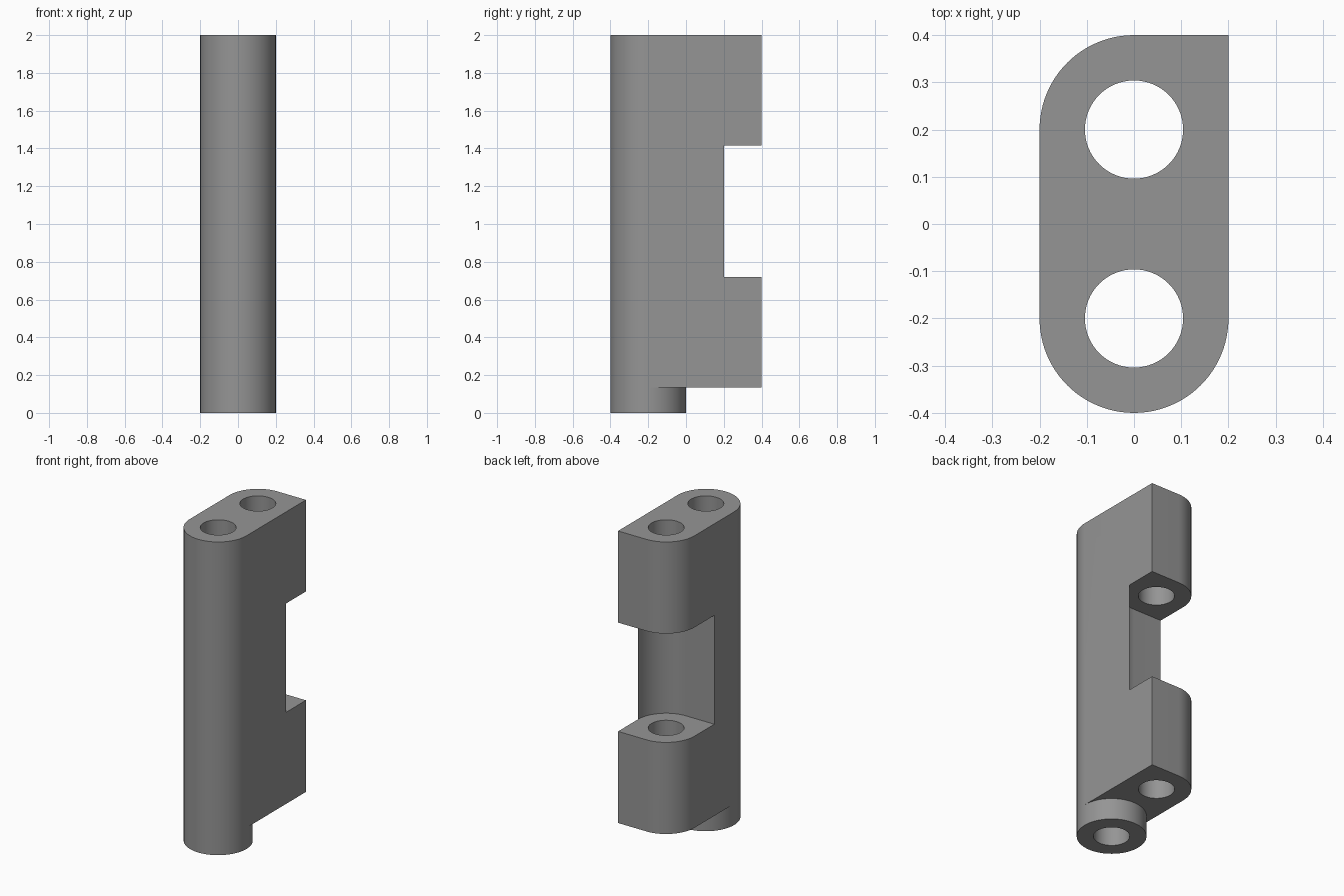
import bpy, bmesh, math

if "Cube" in bpy.data.objects:
    bpy.data.objects.remove(bpy.data.objects["Cube"])

R, HOLE = 0.2, 0.104      # outer radius and bore radius
FRONT, BACK = -0.2, 0.2   # y of the two bore axes


def arc(cy, r, a0, a1, n):
    """Points on an arc centred on (0, cy), angles in degrees."""
    return [(r * math.cos(math.radians(a0 + (a1 - a0) * i / n)),
             cy + r * math.sin(math.radians(a0 + (a1 - a0) * i / n)))
            for i in range(n + 1)]


def prism(name, pts, z0, z1):
    """Closed upright prism from a flat outline."""
    bm = bmesh.new()
    face = bm.faces.new([bm.verts.new((x, y, z0)) for x, y in pts])
    top = bmesh.ops.extrude_face_region(bm, geom=[face])["geom"]
    bmesh.ops.translate(bm, vec=(0, 0, z1 - z0),
                        verts=[v for v in top if isinstance(v, bmesh.types.BMVert)])
    bmesh.ops.recalc_face_normals(bm, faces=bm.faces)
    mesh = bpy.data.meshes.new(name)
    bm.to_mesh(mesh)
    bm.free()
    obj = bpy.data.objects.new(name, mesh)
    bpy.context.collection.objects.link(obj)
    return obj


# Body: rounded front, one rounded and one square back corner
body = prism("hinge_body",
             arc(FRONT, R, 180, 360, 48) + [(R, 2 * R)] + arc(BACK, R, 90, 180, 24),
             0, 2)

cutters = [
    # Two bores through the full height
    prism("front_bore", arc(FRONT, HOLE, 0, 360, 64)[:-1], -0.1, 2.1),
    prism("back_bore", arc(BACK, HOLE, 0, 360, 64)[:-1], -0.1, 2.1),
    # Knuckle gap: flat wall on the left, concave wall on the right
    prism("knuckle_gap",
          [(-0.3, 0)] + arc(BACK, R, 270, 360, 24) + [(0.3, BACK), (0.3, 0.5), (-0.3, 0.5)],
          0.72, 1.415),
    # Bottom step, leaving a round foot at the front
    prism("foot_step",
          arc(FRONT, R, 0, 180, 48) + [(-0.3, FRONT), (-0.3, 0.5), (0.3, 0.5), (0.3, FRONT)],
          -0.1, 0.135),
]

bpy.context.view_layer.objects.active = body
body.select_set(True)
for cutter in cutters:
    cutter.hide_render = True
    mod = body.modifiers.new(cutter.name, 'BOOLEAN')
    mod.operation, mod.solver, mod.object = 'DIFFERENCE', 'EXACT', cutter
    bpy.ops.object.modifier_apply(modifier=mod.name)
for cutter in cutters:
    bpy.data.objects.remove(cutter)

# Plain grey finish
grey = bpy.data.materials.new("grey")
grey.diffuse_color = (0.3, 0.3, 0.3, 1)
grey.use_nodes = True
grey.node_tree.nodes["Principled BSDF"].inputs["Base Color"].default_value = grey.diffuse_color
body.data.materials.clear()
body.data.materials.append(grey)
for poly in body.data.polygons:
    poly.material_index = 0
bpy.ops.object.shade_smooth_by_angle(angle=math.radians(30))
